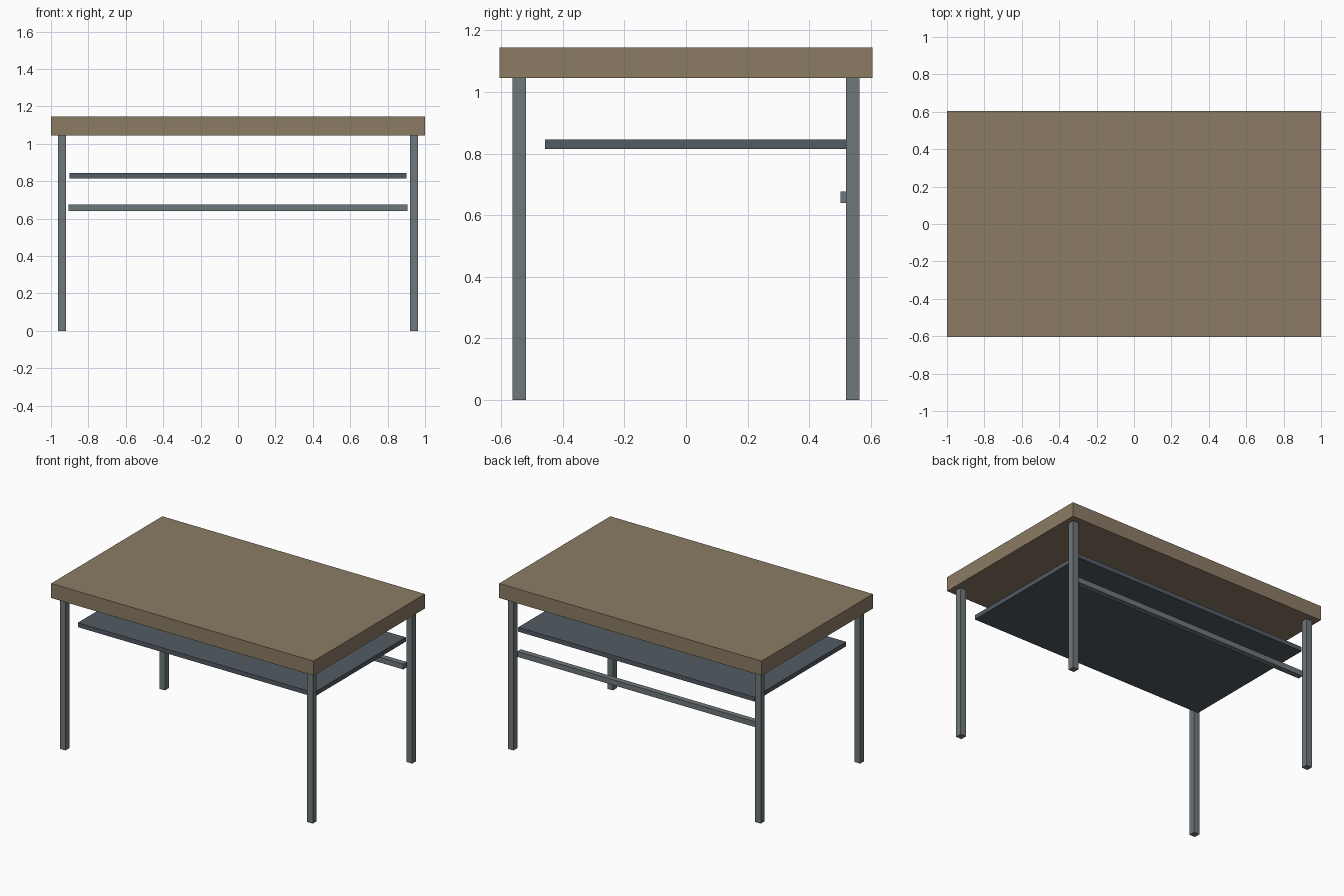
import bpy

if "Cube" in bpy.data.objects:
    bpy.data.objects.remove(bpy.data.objects["Cube"])


def material(name, rgb):
    m = bpy.data.materials.new(name)
    m.diffuse_color = (*rgb, 1)
    m.use_nodes = True
    m.node_tree.nodes["Principled BSDF"].inputs["Base Color"].default_value = m.diffuse_color
    return m


def box(name, lo, hi, mat):
    centre = [(a + b) / 2 for a, b in zip(lo, hi)]
    bpy.ops.mesh.primitive_cube_add(size=1, location=centre)
    ob = bpy.context.object
    ob.name = name
    ob.scale = [b - a for a, b in zip(lo, hi)]
    bpy.ops.object.transform_apply(location=False, rotation=False, scale=True)
    ob.data.materials.append(mat)
    return ob


wood = material("wood", (0.26, 0.20, 0.13))
metal = material("metal", (0.16, 0.19, 0.20))
dark = material("dark_panel", (0.085, 0.105, 0.125))

# thick table top
box("table_top", (-1, -0.605, 1.045), (1, 0.605, 1.145), wood)

# four square legs
for sy, row in ((-1, "front"), (1, "back")):
    for sx, side in ((-1, "left"), (1, "right")):
        x, y, h = sx * 0.942, sy * 0.541, 0.0215
        box(f"{row}_{side}_leg", (x - h, y - h, 0), (x + h, y + h, 1.045), metal)

# shelf under the top, set back from the front
box("shelf", (-0.9, -0.458, 0.815), (0.9, 0.54, 0.845), dark)

# rail between the back legs
box("back_rail", (-0.907, 0.502, 0.64), (0.907, 0.54, 0.677), metal)
